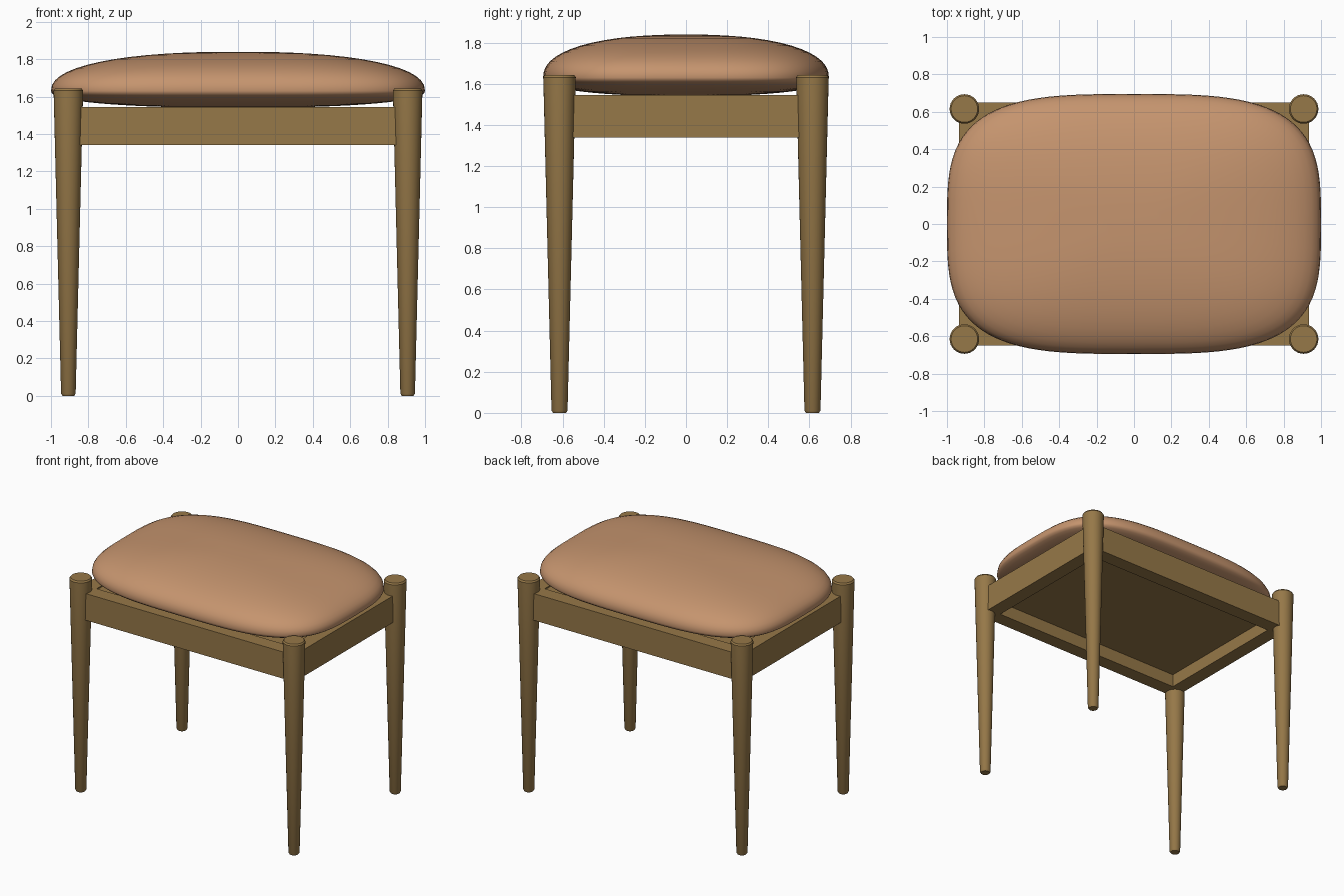
import bpy, bmesh, math

if "Cube" in bpy.data.objects:
    bpy.data.objects.remove(bpy.data.objects["Cube"])

def material(name, rgb):
    m = bpy.data.materials.new(name)
    m.diffuse_color = (*rgb, 1)
    m.use_nodes = True
    m.node_tree.nodes["Principled BSDF"].inputs["Base Color"].default_value = m.diffuse_color
    return m

wood = material("oak wood", (0.305, 0.188, 0.065))
leather = material("tan leather", (0.558, 0.296, 0.156))

def add_object(name, bm, mat, smooth=None):
    bmesh.ops.recalc_face_normals(bm, faces=bm.faces)
    me = bpy.data.meshes.new(name)
    bm.to_mesh(me)
    bm.free()
    me.materials.append(mat)
    ob = bpy.data.objects.new(name, me)
    bpy.context.collection.objects.link(ob)
    if smooth:
        bpy.ops.object.select_all(action='DESELECT')
        ob.select_set(True)
        bpy.context.view_layer.objects.active = ob
        bpy.ops.object.shade_smooth_by_angle(angle=math.radians(smooth))
    return ob

def loft(rings):
    """Skin closed rings of points and cap both ends."""
    bm = bmesh.new()
    loops = [[bm.verts.new(p) for p in r] for r in rings]
    n = len(loops[0])
    for a, b in zip(loops, loops[1:]):
        for i in range(n):
            j = (i + 1) % n
            bm.faces.new((a[i], a[j], b[j], b[i]))
    bm.faces.new(loops[0][::-1])
    bm.faces.new(loops[-1])
    return bm

def box(name, lo, hi, mat):
    bm = bmesh.new()
    bmesh.ops.create_cube(bm, size=1)
    for v in bm.verts:
        v.co = [l + (c + 0.5) * (h - l) for l, h, c in zip(lo, hi, v.co)]
    return add_object(name, bm, mat)

# Four tapered round legs with small chamfers
LX, LY = 0.907, 0.615
profile = [(0.032, 0), (0.039, 0.012), (0.079, 1.632), (0.071, 1.643)]
for sx, side in ((-1, "left"), (1, "right")):
    for sy, end in ((-1, "front"), (1, "back")):
        rings = [[(sx * LX + r * math.cos(math.tau * i / 32),
                   sy * LY + r * math.sin(math.tau * i / 32), z)
                  for i in range(32)] for r, z in profile]
        add_object(f"{end}_{side}_leg", loft(rings), wood, 30)

# Apron: one square frame with an open middle
X, Y, T, Z0, Z1 = 0.935, 0.65, 0.11, 1.34, 1.545
bm = bmesh.new()
def rect(x, y, z):
    return [bm.verts.new((a * x, b * y, z)) for a, b in ((-1, -1), (1, -1), (1, 1), (-1, 1))]
section = [rect(X, Y, Z0), rect(X, Y, Z1), rect(X - T, Y - T, Z1), rect(X - T, Y - T, Z0)]
for k in range(4):
    a, b = section[k], section[(k + 1) % 4]
    for i in range(4):
        j = (i + 1) % 4
        bm.faces.new((a[i], a[j], b[j], b[i]))
add_object("apron_frame", bm, wood)

# Seat board set inside the frame
box("seat_board", (-X + T, -Y + T, 1.44), (X - T, Y - T, 1.535), wood)

# Domed cushion with rounded-rectangle outline
def sgn_pow(v, e):
    return math.copysign(abs(v) ** e, v)

SEG, LEVELS, PLAN, DOME = 96, 28, 3.4, 2.3
MID, UP, DOWN = 1.63, 0.21, 0.09
rings = []
for k in range(1, LEVELS):
    t = -math.pi / 2 + math.pi * k / LEVELS
    s = math.cos(t) ** (2 / DOME)
    z = MID + sgn_pow(math.sin(t), 2 / DOME) * (UP if t > 0 else DOWN)
    rings.append([(s * sgn_pow(math.cos(a), 2 / PLAN),
                   s * 0.695 * sgn_pow(math.sin(a), 2 / PLAN), z)
                  for a in (math.tau * i / SEG for i in range(SEG))])
add_object("cushion", loft(rings), leather, 60)
